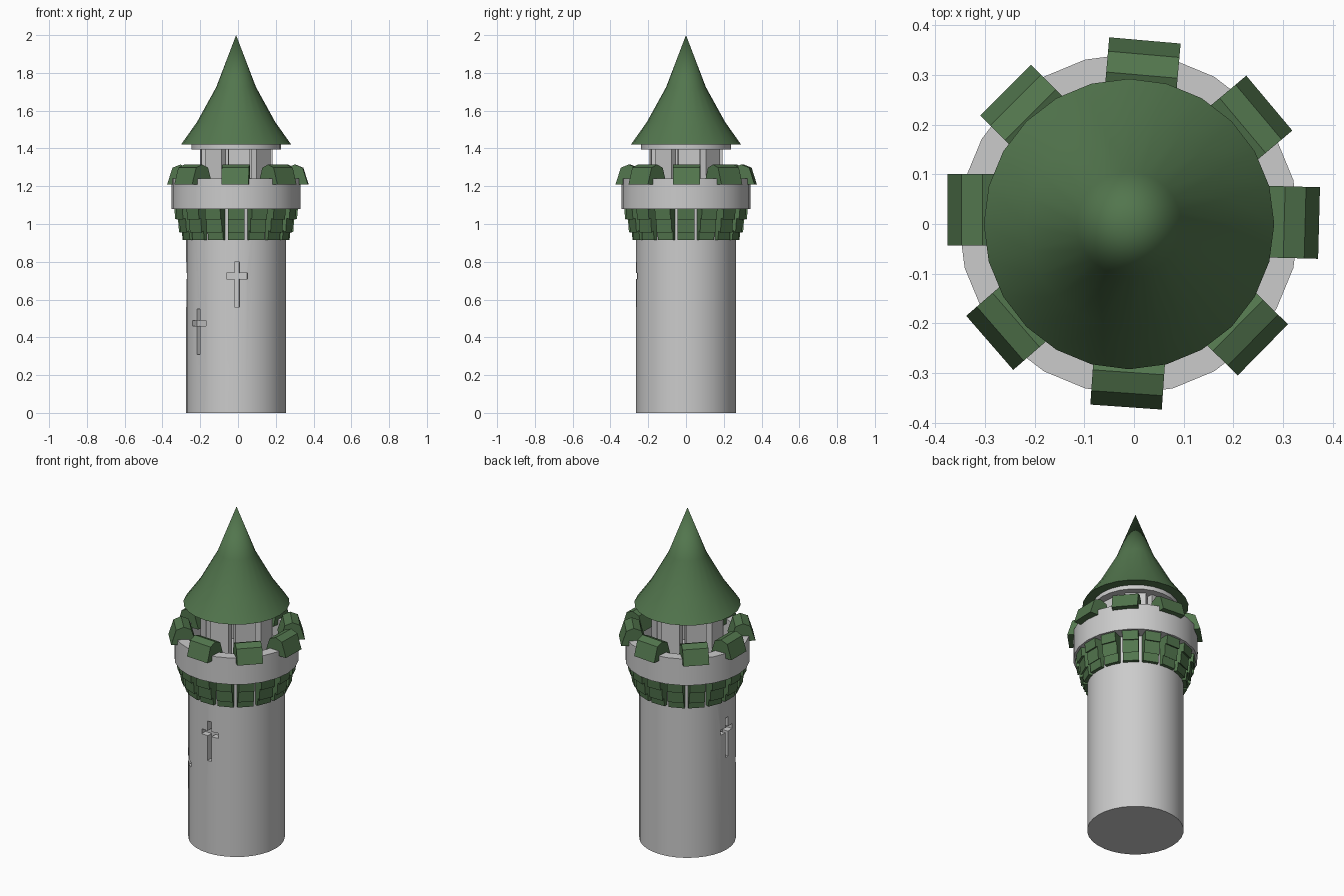
import bpy, bmesh
from math import sin, cos, radians, tau
from mathutils import Matrix, Vector

if "Cube" in bpy.data.objects:
    bpy.data.objects.remove(bpy.data.objects["Cube"])

CX = -0.01  # tower axis
SIDES = 24

green = bpy.data.materials.new("green")
green.diffuse_color = (0.085, 0.18, 0.075, 1)
green.use_nodes = True
green.node_tree.nodes["Principled BSDF"].inputs["Base Color"].default_value = green.diffuse_color


def finish(bm, name, mat=None, smooth=False):
    bmesh.ops.recalc_face_normals(bm, faces=bm.faces)
    me = bpy.data.meshes.new(name)
    bm.to_mesh(me)
    bm.free()
    ob = bpy.data.objects.new(name, me)
    bpy.context.collection.objects.link(ob)
    if mat:
        me.materials.append(mat)
    if smooth:
        bpy.ops.object.select_all(action='DESELECT')
        ob.select_set(True)
        bpy.context.view_layer.objects.active = ob
        bpy.ops.object.shade_smooth_by_angle(angle=radians(30))
    return ob


def lathe(name, profile, mat=None, sides=SIDES):
    """Revolve (radius, z) points; the profile closes on the axis or on itself."""
    bm = bmesh.new()
    rings = []
    for r, z in profile:
        if r == 0:
            rings.append([bm.verts.new((CX, 0, z))] * sides)
        else:
            rings.append([bm.verts.new((CX + r * cos(tau * i / sides), r * sin(tau * i / sides), z))
                          for i in range(sides)])
    pairs = list(zip(rings, rings[1:]))
    if profile[0][0]:
        pairs.append((rings[-1], rings[0]))
    for a, b in pairs:
        for i in range(sides):
            j = (i + 1) % sides
            bm.faces.new(list(dict.fromkeys((a[i], a[j], b[j], b[i]))))
    return finish(bm, name, mat, True)


def extrude_radial(bm, profile, width, matrix):
    """Prism: (outward, z) profile extruded sideways by width."""
    a = [bm.verts.new(matrix @ Vector((r, -width / 2, z))) for r, z in profile]
    b = [bm.verts.new(matrix @ Vector((r, width / 2, z))) for r, z in profile]
    bm.faces.new(a)
    bm.faces.new(b[::-1])
    n = len(a)
    for i in range(n):
        j = (i + 1) % n
        bm.faces.new((a[i], b[i], b[j], a[j]))


def around(deg, x=CX, y=0):
    return Matrix.Translation((x, y, 0)) @ Matrix.Rotation(radians(deg), 4, 'Z')


# Tower shaft with cross-shaped arrow slits cut in
shaft = lathe("tower_shaft", [(0, 0), (0.265, 0), (0.265, 1.09), (0, 1.09)], sides=32)
for n, (deg, z) in enumerate([(-89, 0.68), (-139, 0.43), (180, 0.68)]):
    bm = bmesh.new()
    outline = [(-.0125, -.12), (.0125, -.12), (.0125, .03), (.055, .03), (.055, .06), (.0125, .06),
               (.0125, .12), (-.0125, .12), (-.0125, .06), (-.055, .06), (-.055, .03), (-.0125, .03)]
    face = bm.faces.new([bm.verts.new((0.225, u, z + v)) for u, v in outline])
    ext = bmesh.ops.extrude_face_region(bm, geom=[face])
    bmesh.ops.translate(bm, vec=(0.1, 0, 0),
                        verts=[v for v in ext["geom"] if isinstance(v, bmesh.types.BMVert)])
    bm.transform(around(deg))
    cutter = finish(bm, f"slit_cutter_{n}")
    cutter.hide_render = True
    cutter.hide_set(True)
    mod = shaft.modifiers.new("slit", 'BOOLEAN')
    mod.object = cutter
    mod.solver = 'EXACT'
    shaft.modifiers.move(len(shaft.modifiers) - 1, n)

# Stepped corbels below the parapet
bm = bmesh.new()
steps = [(.25, .915), (.283, .915), (.288, .965), (.302, .955), (.308, 1.03),
         (.322, 1.025), (.327, 1.08), (.25, 1.08)]
for k in range(16):
    extrude_radial(bm, steps, 0.088, around(k * 22.5))
finish(bm, "corbels", green)

# Parapet ring with a sunken floor
lathe("parapet", [(0, 1.08), (.342, 1.08), (.342, 1.24), (.28, 1.24), (.28, 1.13), (0, 1.13)])

# Merlon caps: outer edge centre and facing angle, slightly uneven
caps = [(.372, .002, -1.5), (.272, .243, 40), (.022, .369, 85), (-.258, .269, 135),
        (-.375, .029, 180), (-.290, -.239, 221), (-.016, -.368, 266), (.259, -.253, -44.5)]
cap_profile = [(0, 1.21), (-.028, 1.298), (-.07, 1.315), (-.112, 1.298), (-.14, 1.21)]
bm = bmesh.new()
for x, y, deg in caps:
    extrude_radial(bm, cap_profile, 0.144, around(deg, x, y))
finish(bm, "merlon_caps", green)

# Lantern pillars
bm = bmesh.new()
for k in range(8):
    extrude_radial(bm, [(.15, 1.13), (.188, 1.13), (.188, 1.40), (.15, 1.40)], 0.115,
                   around(-85 + 45 * k))
finish(bm, "lantern_pillars")

# Disc and flared roof
lathe("roof_disc", [(0, 1.395), (.237, 1.395), (.237, 1.425), (0, 1.425)])
lathe("roof", [(0, 1.42), (.292, 1.42), (.207, 1.54), (.105, 1.725), (0, 2.0)], green)
